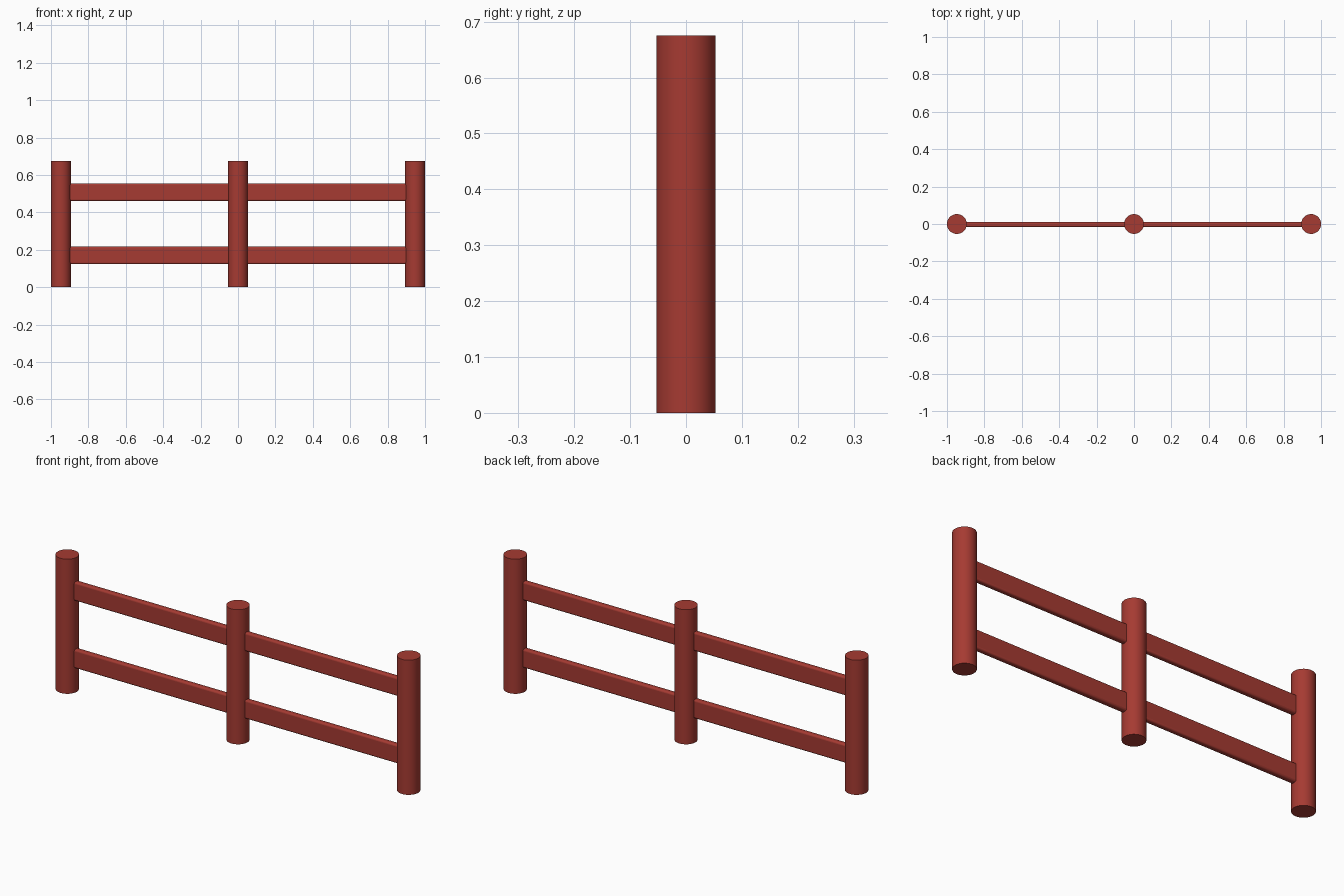
import bpy

if "Cube" in bpy.data.objects:
    bpy.data.objects.remove(bpy.data.objects["Cube"])

red = bpy.data.materials.new("barn_red")
red.diffuse_color = (0.38, 0.043, 0.032, 1)
red.use_nodes = True
red.node_tree.nodes["Principled BSDF"].inputs["Base Color"].default_value = red.diffuse_color

HEIGHT = 0.675
RADIUS = 0.053
SPAN = 1 - RADIUS


def finish(name):
    ob = bpy.context.object
    ob.name = name
    ob.data.materials.append(red)
    return ob


# Three round posts
for name, x in (("left_post", -SPAN), ("middle_post", 0), ("right_post", SPAN)):
    bpy.ops.mesh.primitive_cylinder_add(vertices=48, radius=RADIUS, depth=HEIGHT,
                                        location=(x, 0, HEIGHT / 2))
    finish(name)
    bpy.ops.object.shade_smooth_by_angle()

# Two flat rails per bay, with rounded long edges, set slightly to the front
for level, z in (("lower", 0.17), ("upper", 0.508)):
    for side, s in (("left", -1), ("right", 1)):
        bpy.ops.mesh.primitive_cube_add(size=1, location=(s * SPAN / 2, -0.0025, z))
        rail = finish(f"{side}_{level}_rail")
        rail.scale = (SPAN - 2 * RADIUS + 0.03, 0.029, 0.094)
        bpy.ops.object.transform_apply(location=False, rotation=False, scale=True)
        bevel = rail.modifiers.new("rounded_edges", 'BEVEL')
        bevel.width = 0.009
        bevel.segments = 4
        bpy.ops.object.shade_smooth_by_angle()
